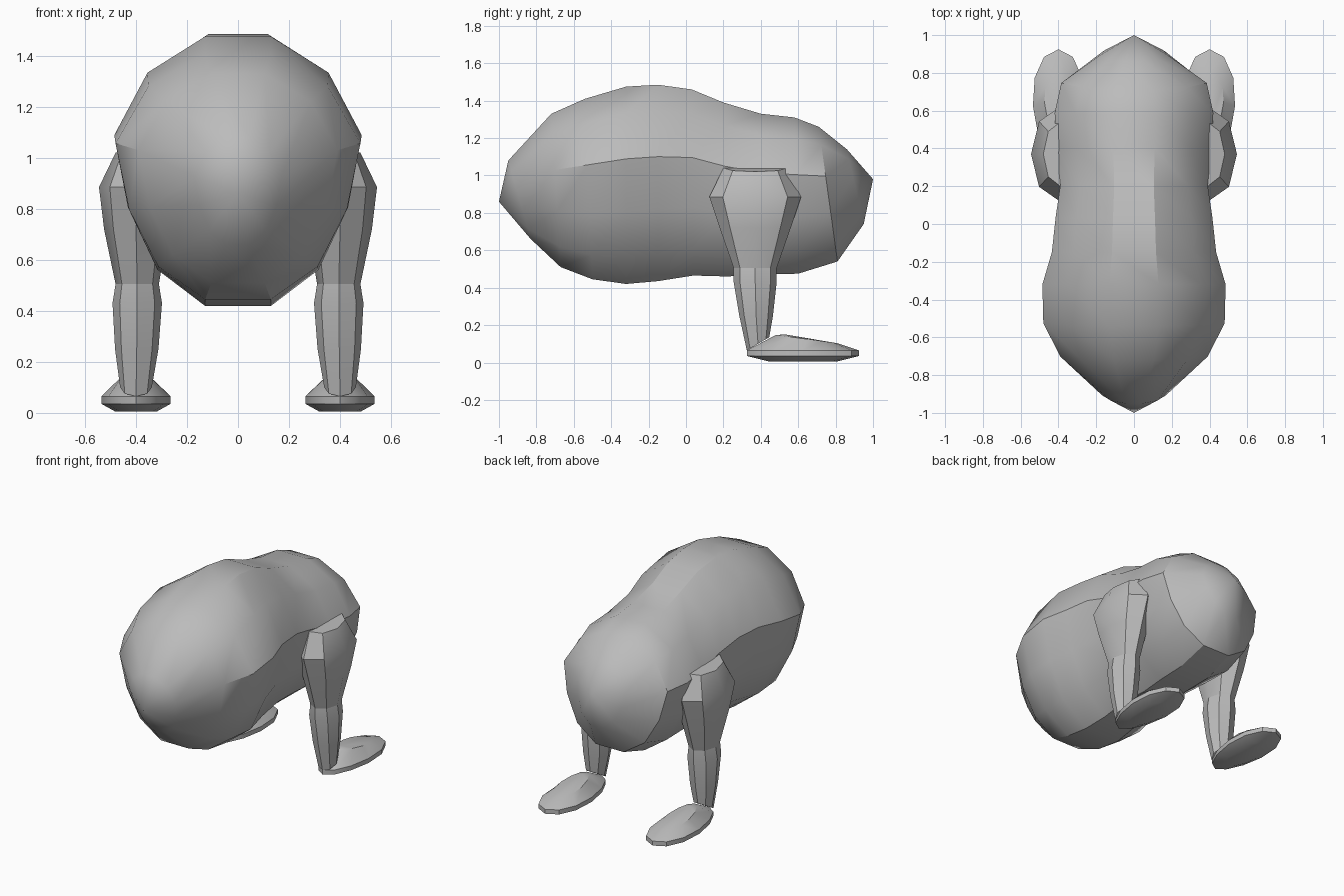
import bpy, bmesh
from math import cos, sin, pi, radians

cube = bpy.data.objects.get("Cube")
if cube:
    bpy.data.objects.remove(cube)

grey = bpy.data.materials.new("plain grey")
grey.use_nodes = True
grey.diffuse_color = (0.5, 0.5, 0.5, 1)
grey.node_tree.nodes["Principled BSDF"].inputs["Base Color"].default_value = (0.5, 0.5, 0.5, 1)


def skin(name, rings, start=None, end=None, angle=32):
    """Skin a list of point rings; each end closes to a tip point or a flat cap."""
    bm = bmesh.new()
    loops = [[bm.verts.new(p) for p in ring] for ring in rings]
    n = len(loops[0])
    for a, b in zip(loops, loops[1:]):
        for i in range(n):
            j = (i + 1) % n
            bm.faces.new((a[i], a[j], b[j], b[i]))
    for loop, tip in ((loops[0], start), (loops[-1], end)):
        if tip:
            t = bm.verts.new(tip)
            for i in range(n):
                bm.faces.new((loop[i], loop[(i + 1) % n], t))
        else:
            bm.faces.new(loop)
    bmesh.ops.recalc_face_normals(bm, faces=bm.faces)
    mesh = bpy.data.meshes.new(name)
    bm.to_mesh(mesh)
    bm.free()
    mesh.materials.append(grey)
    obj = bpy.data.objects.new(name, mesh)
    bpy.context.collection.objects.link(obj)
    bpy.ops.object.select_all(action='DESELECT')
    obj.select_set(True)
    bpy.context.view_layer.objects.active = obj
    bpy.ops.object.shade_smooth_by_angle(angle=radians(angle))
    return obj


def body_ring(top_y, top_z, low_y, low_z, half_width):
    """Twelve-sided leaning ring with a flat top and a narrower lower half."""
    ring = []
    for i in range(12):
        a = radians(15 + 30 * i)
        t = (sin(a) / sin(radians(75)) + 1) / 2
        narrow = 0.89 if -0.8 < sin(a) < 0 else 1
        ring.append((half_width / cos(radians(15)) * cos(a) * narrow,
                     low_y + (top_y - low_y) * t, low_z + (top_z - low_z) * t))
    return ring


# Body: top y, top z, bottom y, bottom z, half width
stations = [
    (-0.95, 1.08, -0.83, 0.66, 0.17), (-0.72, 1.33, -0.67, 0.51, 0.39),
    (-0.54, 1.41, -0.50, 0.445, 0.48), (-0.32, 1.475, -0.32, 0.42, 0.485),
    (-0.15, 1.485, -0.15, 0.435, 0.435), (0.03, 1.46, 0.04, 0.465, 0.415),
    (0.20, 1.39, 0.22, 0.46, 0.39), (0.40, 1.33, 0.40, 0.47, 0.41),
    (0.58, 1.31, 0.60, 0.475, 0.42), (0.71, 1.26, 0.81, 0.54, 0.385),
    (0.86, 1.14, 0.95, 0.74, 0.18)]
skin("body", [body_ring(*s) for s in stations], (0, -1, 0.86), (0, 1, 0.98))


def limb_ring(side, cx, cy, rx, ry, z, tilt_x=0, tilt_y=0):
    """Eight-sided limb ring, optionally tilted."""
    ring = []
    for i in range(8):
        c, s = cos(i * pi / 4), sin(i * pi / 4)
        ring.append((side * (cx + rx * c), cy + ry * s, z + tilt_x * c + tilt_y * s))
    return ring


def foot_ring(side, scale, z, slope=0, shift=0):
    """Egg-shaped foot outline, wider toward the toes."""
    ring = []
    for i in range(12):
        c, s = cos(i * pi / 6), sin(i * pi / 6)
        ring.append((side * (0.4 + 0.135 * scale * c * (1 + 0.15 * s)),
                     0.625 + shift + 0.3 * scale * s, z + slope * s))
    return ring


for side, label in ((1, "left"), (-1, "right")):
    # Thigh tapering from the hip to the knee
    skin(label + "_thigh", [
        limb_ring(side, 0.39, 0.37, 0.09, 0.17, 1.04, -0.02),
        limb_ring(side, 0.40, 0.37, 0.145, 0.245, 0.885),
        limb_ring(side, 0.40, 0.37, 0.125, 0.19, 0.72),
        limb_ring(side, 0.395, 0.37, 0.085, 0.115, 0.505)])
    # Shin with a slight bulge below the knee
    skin(label + "_shin", [
        limb_ring(side, 0.395, 0.37, 0.085, 0.115, 0.505),
        limb_ring(side, 0.395, 0.37, 0.097, 0.115, 0.43),
        limb_ring(side, 0.397, 0.375, 0.085, 0.09, 0.25),
        limb_ring(side, 0.40, 0.385, 0.062, 0.06, 0.10, 0, 0.035)])
    # Foot with a rounded sole and a low, sloping instep
    skin(label + "_foot", [
        foot_ring(side, 0.6, 0.005),
        foot_ring(side, 1.0, 0.035),
        foot_ring(side, 1.0, 0.065),
        foot_ring(side, 0.55, 0.125, -0.022, 0.02)],
        end=(side * 0.4, 0.53, 0.15))
